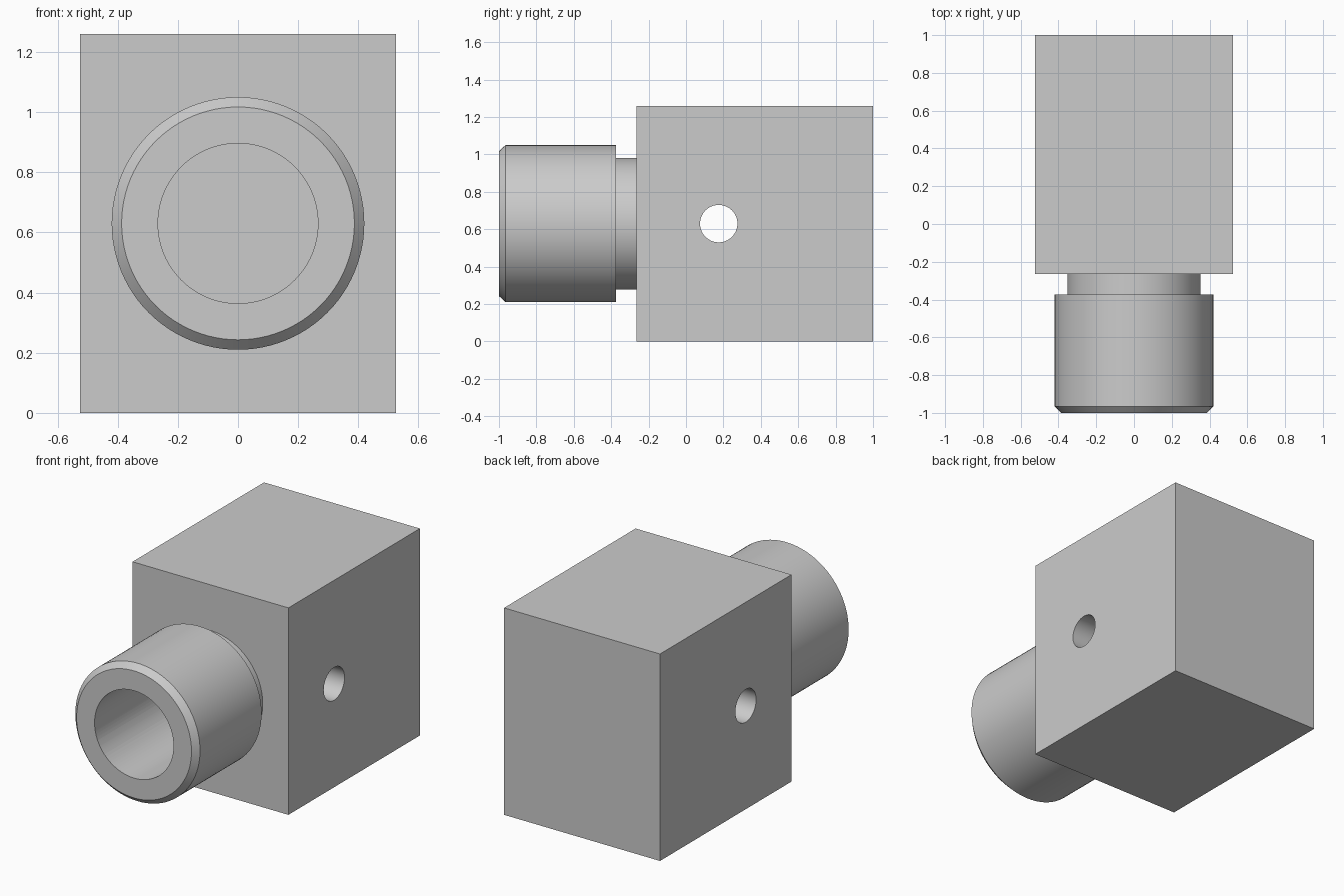
import bpy, bmesh, math
from mathutils import Matrix

if "Cube" in bpy.data.objects:
    bpy.data.objects.remove(bpy.data.objects["Cube"], do_unlink=True)

AXIS_Z = 0.63

grey = bpy.data.materials.new("plain_grey")
grey.use_nodes = True
colour = (0.6, 0.6, 0.6, 1)
grey.diffuse_color = colour
grey.node_tree.nodes["Principled BSDF"].inputs["Base Color"].default_value = colour


def make_object(name, bm):
    bmesh.ops.recalc_face_normals(bm, faces=bm.faces)
    mesh = bpy.data.meshes.new(name)
    bm.to_mesh(mesh)
    bm.free()
    mesh.materials.append(grey)
    obj = bpy.data.objects.new(name, mesh)
    bpy.context.collection.objects.link(obj)
    return obj


def turned(name, profile, steps=96):
    """Solid of revolution about the y axis at AXIS_Z; profile is (radius, y)."""
    bm = bmesh.new()
    verts = [bm.verts.new((r, y, AXIS_Z)) for r, y in profile]
    edges = [bm.edges.new(pair) for pair in zip(verts, verts[1:])]
    bmesh.ops.spin(bm, geom=verts + edges, cent=(0, 0, AXIS_Z), axis=(0, 1, 0),
                   angle=math.tau, steps=steps)
    bmesh.ops.remove_doubles(bm, verts=bm.verts, dist=0.0001)
    return make_object(name, bm)


def modify(obj, cutter, operation):
    mod = obj.modifiers.new(cutter.name, "BOOLEAN")
    mod.operation = operation
    mod.solver = "EXACT"
    mod.object = cutter
    bpy.context.view_layer.objects.active = obj
    bpy.ops.object.modifier_apply(modifier=mod.name)
    bpy.data.objects.remove(cutter, do_unlink=True)


# Rectangular block
bm = bmesh.new()
bmesh.ops.create_cube(bm, size=1, matrix=Matrix.Translation((0, 0.3675, AXIS_Z))
                      @ Matrix.Diagonal((1.05, 1.265, 1.26, 1)))
body = make_object("block_with_spigot", bm)

# Spigot: chamfered collar on a narrower neck
spigot = turned("spigot", [(0, -1), (0.387, -1), (0.42, -0.965), (0.42, -0.373),
                           (0.352, -0.373), (0.352, -0.2), (0, -0.2)])
modify(body, spigot, "UNION")

# Blind bore from the front
bore = turned("bore", [(0, -1.1), (0.266, -1.1), (0.266, 0.5), (0, 0.5)])
modify(body, bore, "DIFFERENCE")

# Cross hole through both sides
bm = bmesh.new()
bmesh.ops.create_cone(bm, cap_ends=True, segments=64, radius1=0.1, radius2=0.1, depth=1.4,
                      matrix=Matrix.Translation((0, 0.175, AXIS_Z))
                      @ Matrix.Rotation(math.pi / 2, 4, "Y"))
modify(body, make_object("cross_hole", bm), "DIFFERENCE")

# Smooth round walls, crisp edges
bpy.ops.object.select_all(action="DESELECT")
body.select_set(True)
bpy.context.view_layer.objects.active = body
bpy.ops.object.shade_smooth_by_angle(angle=math.radians(25))
